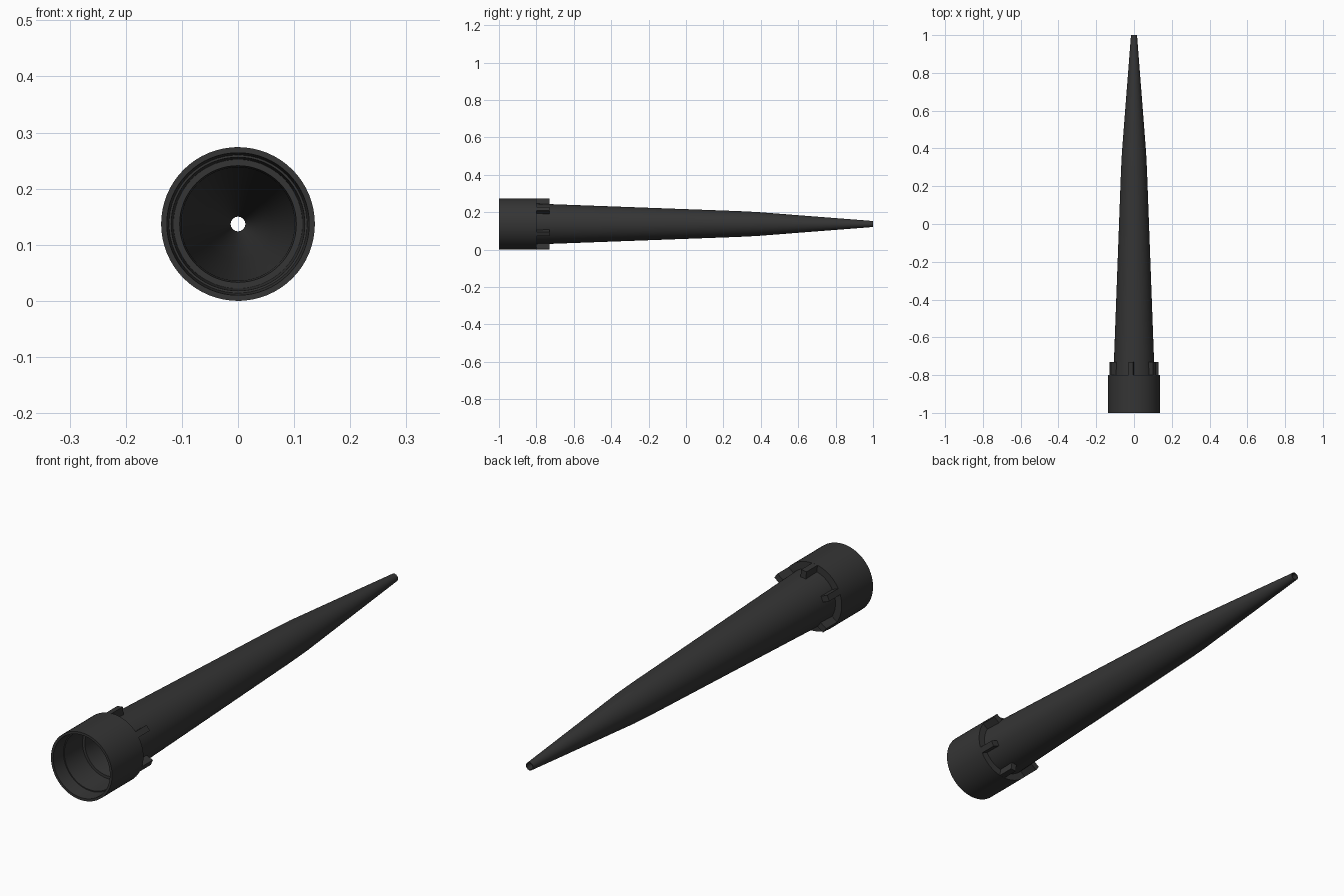
import bpy, bmesh
from math import sin, cos, tau, radians

if "Cube" in bpy.data.objects:
    bpy.data.objects.remove(bpy.data.objects["Cube"])

R = 0.137          # collar radius, also the height of the axis
SIDES = 64


def finish(name, bm, smooth=True):
    bmesh.ops.recalc_face_normals(bm, faces=bm.faces)
    mesh = bpy.data.meshes.new(name)
    bm.to_mesh(mesh)
    bm.free()
    ob = bpy.data.objects.new(name, mesh)
    bpy.context.collection.objects.link(ob)
    ob.data.materials.append(black)
    if smooth:
        bpy.ops.object.select_all(action='DESELECT')
        bpy.context.view_layer.objects.active = ob
        ob.select_set(True)
        bpy.ops.object.shade_smooth_by_angle(angle=radians(25))
    return ob


def lathe(name, profile):
    """Revolve a closed (y, radius) profile around the long axis."""
    bm = bmesh.new()
    rings = []
    for i in range(SIDES):
        a = tau * i / SIDES
        rings.append([bm.verts.new((r * cos(a), y, R + r * sin(a))) for y, r in profile])
    n = len(profile)
    for i in range(SIDES):
        p, q = rings[i], rings[(i + 1) % SIDES]
        for j in range(n):
            k = (j + 1) % n
            bm.faces.new((p[j], p[k], q[k], q[j]))
    return finish(name, bm)


def rib(name, angle, y0, y1, r0, r1, width):
    """Straight radial lug standing on the cone in front of the collar."""
    bm = bmesh.new()
    ends = []
    for y in (y0, y1):
        ring = []
        for r, t in ((r0, -1), (r1, -1), (r1, 1), (r0, 1)):
            w = t * width / 2
            ring.append(bm.verts.new((r * cos(angle) - w * sin(angle), y,
                                      R + r * sin(angle) + w * cos(angle))))
        ends.append(ring)
    a, b = ends
    bm.faces.new(a)
    bm.faces.new(b)
    for i in range(4):
        j = (i + 1) % 4
        bm.faces.new((a[i], a[j], b[j], b[i]))
    return finish(name, bm, smooth=False)


black = bpy.data.materials.new("black_plastic")
black.diffuse_color = (0.035, 0.035, 0.035, 1)
black.use_nodes = True
black.node_tree.nodes["Principled BSDF"].inputs["Base Color"].default_value = black.diffuse_color

# Hollow nozzle: collar, shoulder and two-stage cone outside, stepped bore inside
lathe("nozzle_body", [
    (-1.0, R), (-0.80, R), (-0.80, 0.109),
    (0.28, 0.069), (0.38, 0.064), (1.0, 0.016),
    (1.0, 0.013), (0.38, 0.056), (0.28, 0.061),
    (-0.80, 0.101), (-0.83, 0.104), (-0.83, 0.115),
    (-0.94, 0.119), (-0.94, 0.123), (-1.0, 0.127),
])

# Six lugs around the shoulder
for i in range(6):
    rib(f"collar_lug_{i + 1}", radians(97 + 60 * i), -0.805, -0.73, 0.103, 0.1365, 0.024)
